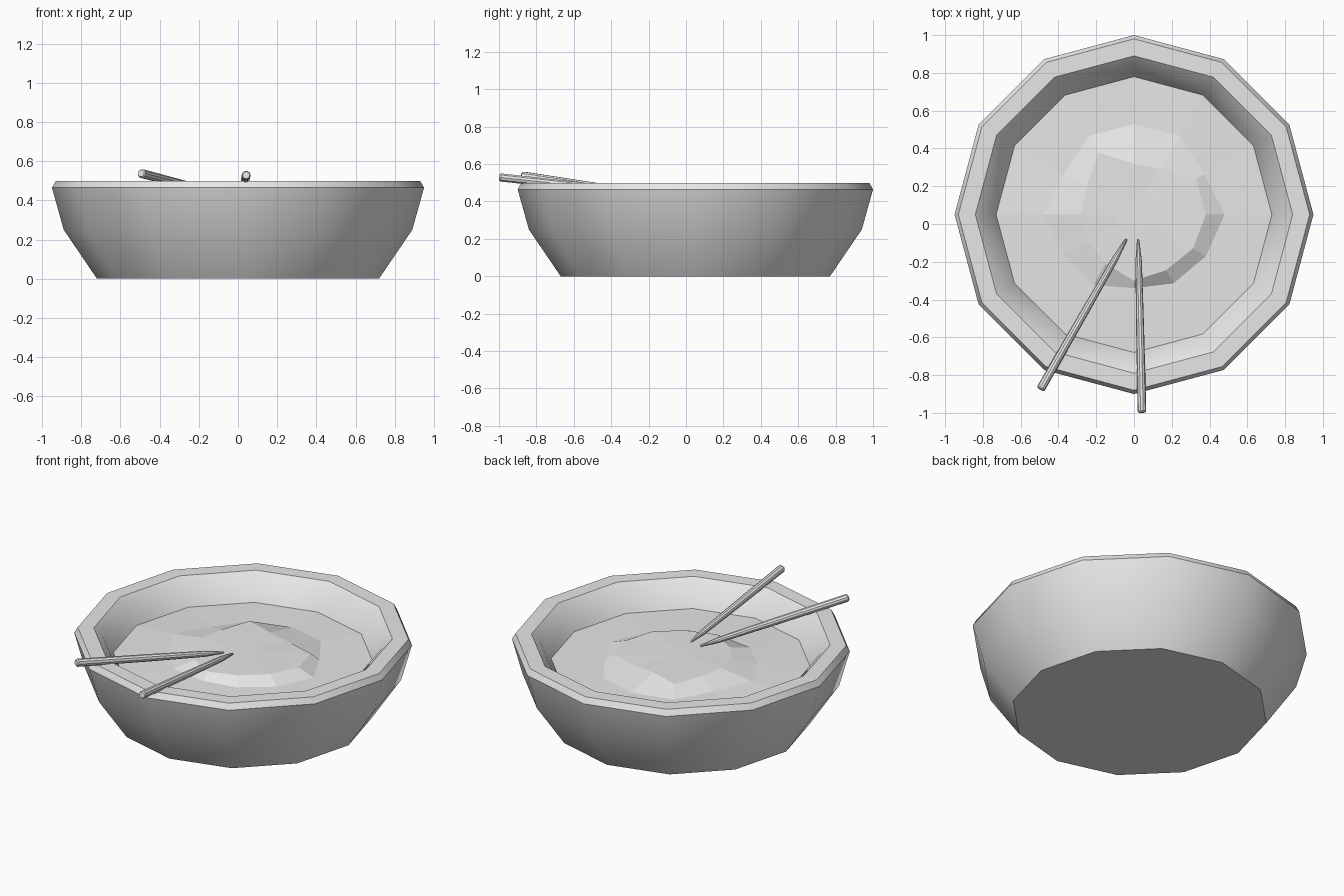
import bpy, bmesh, random
from math import sin, cos, radians, pi
from mathutils import Vector

random.seed(4)
cube = bpy.data.objects.get("Cube")
if cube:
    bpy.data.objects.remove(cube, do_unlink=True)

SIDES = 12
CENTRE = Vector((0, 0.05, 0))

grey = bpy.data.materials.new("light_grey")
grey.use_nodes = True
grey.diffuse_color = (0.8, 0.8, 0.8, 1)
grey.node_tree.nodes["Principled BSDF"].inputs["Base Color"].default_value = (0.8, 0.8, 0.8, 1)


def loft(name, rings, smooth=True):
    """Skin a list of equal point rings and cap both ends."""
    bm = bmesh.new()
    loops = [[bm.verts.new(p) for p in ring] for ring in rings]
    for a, b in zip(loops, loops[1:]):
        for i in range(len(a)):
            j = (i + 1) % len(a)
            bm.faces.new((a[i], a[j], b[j], b[i]))
    bm.faces.new(list(reversed(loops[0])))
    bm.faces.new(loops[-1])
    bmesh.ops.recalc_face_normals(bm, faces=bm.faces)
    mesh = bpy.data.meshes.new(name)
    bm.to_mesh(mesh)
    bm.free()
    mesh.materials.append(grey)
    obj = bpy.data.objects.new(name, mesh)
    bpy.context.collection.objects.link(obj)
    if smooth:
        bpy.ops.object.select_all(action="DESELECT")
        obj.select_set(True)
        bpy.context.view_layer.objects.active = obj
        bpy.ops.object.shade_smooth_by_angle(angle=radians(31))
    return obj


def ring(radii, heights):
    """Twelve-sided ring around the bowl axis."""
    return [CENTRE + Vector((r * cos(2 * pi * i / SIDES), r * sin(2 * pi * i / SIDES), z))
            for i, (r, z) in enumerate(zip(radii, heights))]


# Bowl: outer wall, bevelled rim, inner wall and floor
profile = [(0.72, 0), (0.89, 0.25), (0.95, 0.465), (0.93, 0.5),
           (0.84, 0.5), (0.79, 0.452), (0.73, 0.35), (0.6, 0.1)]
loft("bowl", [ring([r] * SIDES, [z] * SIDES) for r, z in profile])

# Food: flat surface with an uneven low heap in the middle
foot = [.48, .43, .48, .48, .48, .43, .48, .43, .43, .39, .42, .44]
top = [.38, .38, .28, .27, .38, .29, .28, .28, .30, .35, .34, .36]
food = loft("food", [
    ring([0.70] * SIDES, [0.31] * SIDES),
    ring([0.73] * SIDES, [0.352] * SIDES),
    ring(foot, [0.36 + random.uniform(-0.01, 0.01) for _ in foot]),
    ring(top, [0.395 + random.uniform(-0.006, 0.006) for _ in top]),
    ring([0.1] * SIDES, [0.4] * SIDES),
], smooth=False)


# Chopsticks: round tapering rods with softened ends
def chopstick(name, butt, tip):
    butt, tip = Vector(butt), Vector(tip)
    turn = (tip - butt).to_track_quat("Z", "Y")
    stations = [(0, 0.018), (0.008, 0.023), (0.5, 0.021), (0.87, 0.017), (0.99, 0.007), (1, 0.004)]
    loft(name, [[butt.lerp(tip, t) + turn @ Vector((r * cos(pi * k / 5), r * sin(pi * k / 5), 0))
                 for k in range(10)] for t, r in stations])


chopstick("right_chopstick", (-0.495, -0.875, 0.538), (-0.04, -0.08, 0.42))
chopstick("left_chopstick", (0.042, -0.998, 0.529), (0.022, -0.08, 0.43))
